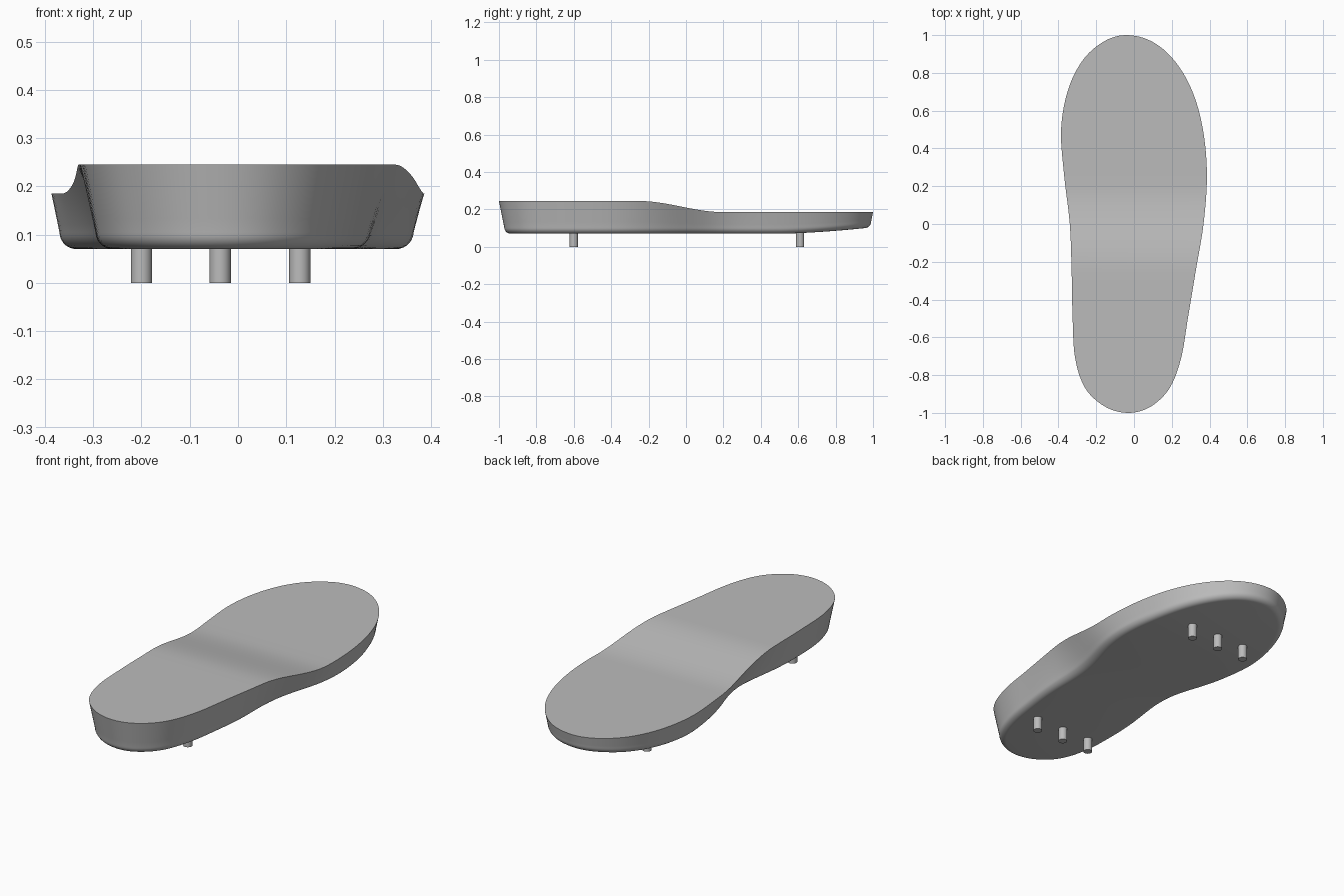
import bpy, bmesh, math
from mathutils import Vector

cube = bpy.data.objects.get("Cube")
if cube:
    bpy.data.objects.remove(cube, do_unlink=True)

grey = bpy.data.materials.new("plain grey")
grey.use_nodes = True
colour = (0.5, 0.5, 0.5, 1)
grey.diffuse_color = colour
grey.node_tree.nodes["Principled BSDF"].inputs["Base Color"].default_value = colour


def finish(obj):
    obj.data.materials.append(grey)
    bpy.ops.object.select_all(action='DESELECT')
    obj.select_set(True)
    bpy.context.view_layer.objects.active = obj
    bpy.ops.object.shade_smooth_by_angle(angle=math.radians(35))


def smoothstep(a, b, v):
    t = min(max((v - a) / (b - a), 0), 1)
    return t * t * (3 - 2 * t)


def top_z(y):
    return 0.245 - 0.06 * smoothstep(-0.25, 0.2, y)


def bottom_z(y):
    return 0.07 + 0.03 * max((y - 0.5) / 0.5, 0) ** 1.5


# Outline: widths of each side at even angle steps from heel to toe
right = [-0.03, 0.09, 0.19, 0.25, 0.285, 0.325, 0.368, 0.386, 0.365, 0.307, 0.213, 0.095, -0.04]
left = [-0.155, -0.26, -0.312, -0.325, -0.33, -0.34, -0.37, -0.386, -0.35, -0.272, -0.16]
loop = right + left[::-1]
STEPS = 6
COUNT = len(loop) * STEPS


def outline_point(i):
    k, t = i // STEPS, (i % STEPS) / STEPS
    a, b, c, d = (loop[(k + o) % len(loop)] for o in (-1, 0, 1, 2))
    x = b + 0.5 * t * (c - a + t * (2 * a - 5 * b + 4 * c - d + t * (3 * (b - c) + d - a)))
    return Vector((x, -math.cos(2 * math.pi * i / COUNT)))


outline = [outline_point(i) for i in range(COUNT)]

# Wall profile: a drafted side, a rounded lower edge, and a pinched waist
FILLET = 0.035
stations = [("wall", f / 5) for f in range(6)] + [("round", f / 7) for f in range(1, 8)]


def wall_point(i, kind, f):
    p = outline[i]
    tangent = (outline[(i + 1) % COUNT] - outline[i - 1]).normalized()
    inward = Vector((-tangent.y, tangent.x))
    zt, zb = top_z(p.y), bottom_z(p.y)
    wall = zt - zb - FILLET
    if kind == "wall":
        inset, z = 0.2 * wall * f, zt - wall * f
    else:
        a = f * math.pi / 2
        inset = 0.2 * wall + FILLET * (1 - math.cos(a))
        z = zb + FILLET * (1 - math.sin(a))
    pinch = 0.055 * math.exp(-((p.y + 0.05) / 0.25) ** 2)
    inset += pinch * (zt - z) / (zt - zb)
    q = p + inward * inset
    return q.x, q.y, z


bm = bmesh.new()
rings = [[bm.verts.new(wall_point(i, *s)) for i in range(COUNT)] for s in stations]
for upper, lower in zip(rings, rings[1:]):
    for i in range(COUNT):
        j = (i + 1) % COUNT
        bm.faces.new((upper[i], lower[i], lower[j], upper[j]))

# Close the top and bottom with strips running across the sole
for ring in (rings[0], rings[-1]):
    for i in range(COUNT // 2):
        strip = [ring[i], ring[i + 1], ring[-i - 1], ring[-i % COUNT]]
        bm.faces.new(list(dict.fromkeys(strip)))
bmesh.ops.recalc_face_normals(bm, faces=bm.faces)
mesh = bpy.data.meshes.new("sole")
bm.to_mesh(mesh)
bm.free()
sole = bpy.data.objects.new("sole", mesh)
bpy.context.collection.objects.link(sole)
finish(sole)

# Pegs under the heel and the ball of the foot
for row, y in (("heel", -0.6), ("toe", 0.61)):
    for n, x in enumerate((-0.2, -0.037, 0.128), 1):
        bpy.ops.mesh.primitive_cylinder_add(vertices=32, radius=0.022, depth=0.09,
                                            location=(x, y, 0.045))
        peg = bpy.context.object
        peg.name = f"{row}_peg_{n}"
        finish(peg)
